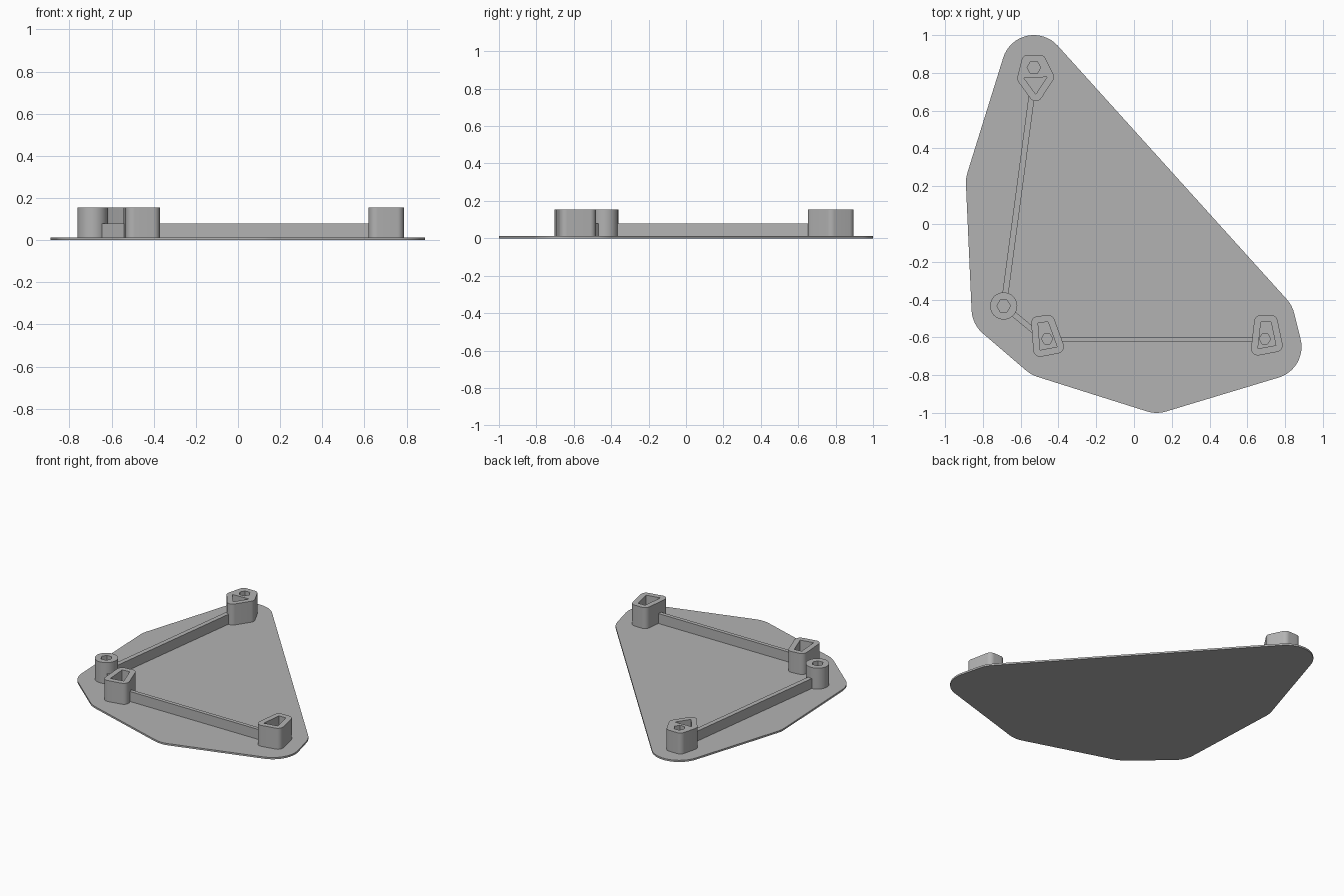
import bpy, bmesh
from math import sin, cos, atan2, pi, hypot
from mathutils import Vector

if "Cube" in bpy.data.objects:
    bpy.data.objects.remove(bpy.data.objects["Cube"], do_unlink=True)

BASE, BAR_TOP, POST_TOP = 0.012, 0.08, 0.155

grey = bpy.data.materials.new("light grey")
grey.use_nodes = True
grey.diffuse_color = (0.45, 0.45, 0.45, 1)
grey.node_tree.nodes["Principled BSDF"].inputs["Base Color"].default_value = grey.diffuse_color


def rounded(points, r, step=pi / 24):
    """Counter-clockwise convex outline, grown outwards by r with round corners."""
    out, n = [], len(points)
    for i, p in enumerate(points):
        a, b = points[i - 1], points[(i + 1) % n]
        start = atan2(p[1] - a[1], p[0] - a[0]) - pi / 2
        end = atan2(b[1] - p[1], b[0] - p[0]) - pi / 2
        turn = (end - start) % (2 * pi)
        count = max(1, round(turn / step))
        for k in range(count + 1):
            t = start + turn * k / count
            out.append((p[0] + r * cos(t), p[1] + r * sin(t)))
    return out


def ring(centre, r, sides):
    return [(centre[0] + r * cos(2 * pi * k / sides), centre[1] + r * sin(2 * pi * k / sides))
            for k in range(sides)]


def prism(name, outline, z0, z1):
    """Extrude a flat outline from z0 to z1."""
    bm = bmesh.new()
    face = bm.faces.new([bm.verts.new((x, y, z0)) for x, y in outline])
    top = bmesh.ops.extrude_face_region(bm, geom=[face])["geom"]
    bmesh.ops.translate(bm, vec=(0, 0, z1 - z0),
                        verts=[v for v in top if isinstance(v, bmesh.types.BMVert)])
    bmesh.ops.recalc_face_normals(bm, faces=bm.faces)
    mesh = bpy.data.meshes.new(name)
    bm.to_mesh(mesh)
    bm.free()
    mesh.materials.append(grey)
    obj = bpy.data.objects.new(name, mesh)
    bpy.context.collection.objects.link(obj)
    return obj


def finish(obj):
    bpy.ops.object.select_all(action="DESELECT")
    obj.select_set(True)
    bpy.context.view_layer.objects.active = obj
    bpy.ops.object.shade_smooth_by_angle(angle=0.5)


def post(name, outline, pockets):
    """Solid post with pockets cut down from its top: (outline, floor height)."""
    obj = prism(name, outline, BASE, POST_TOP)
    for shape, floor in pockets:
        cutter = prism("pocket_cutter", shape, floor, POST_TOP + 0.05)
        cutter.hide_render = True
        mod = obj.modifiers.new("pocket", "BOOLEAN")
        mod.operation, mod.object, mod.solver = "DIFFERENCE", cutter, "EXACT"
        bpy.context.view_layer.objects.active = obj
        bpy.ops.object.modifier_apply(modifier=mod.name)
        bpy.data.objects.remove(cutter, do_unlink=True)
    finish(obj)


def bar(name, a, b, width):
    """Straight upright strip between two points."""
    a, b = Vector(a), Vector(b)
    d = (b - a).normalized() * width / 2
    side = Vector((-d.y, d.x))
    prism(name, [a - side, b - side, b + side, a + side], BASE, BAR_TOP)


# Base plate
plate = [(-0.53, 0.83), (-0.72, 0.22), (-0.69, -0.45), (-0.46, -0.647),
         (0.12, -0.83), (0.717, -0.65), (0.683, -0.513)]
finish(prism("base_plate", rounded(plate, 0.17), 0, BASE))

# Back post with a triangular pocket and a hexagonal hole
triangle = [(-0.52, 0.687), (-0.46, 0.778), (-0.582, 0.772)]
post("back_post",
     rounded([triangle[0], triangle[1], (-0.5, 0.86), (-0.56, 0.86), triangle[2]], 0.036),
     [(triangle, BASE), (ring((-0.53, 0.828), 0.036, 6), BASE)])

# Round corner post
corner = (-0.69, -0.434)
post("round_post", ring(corner, 0.072, 48), [(ring(corner, 0.036, 6), BASE)])

# Tapered front posts with a matching pocket and a hexagonal hole in its floor
tapers = {
    "front_right_post": ([(-0.497, -0.667), (-0.407, -0.65), (-0.455, -0.518), (-0.508, -0.524)],
                         (-0.46, -0.608)),
    "front_left_post": ([(0.656, -0.66), (0.751, -0.642), (0.725, -0.518), (0.672, -0.518)],
                        (0.693, -0.608)),
}
for name, (taper, hole) in tapers.items():
    post(name, rounded(taper, 0.036), [(taper, BAR_TOP), (ring(hole, 0.03, 6), BASE)])

# Connecting bars
bar("side_bar", (-0.683, -0.384), (-0.54, 0.69), 0.032)
bar("front_bar", (-0.405, -0.61), (0.64, -0.61), 0.026)
bar("short_bar", (-0.648, -0.468), (-0.525, -0.57), 0.03)
